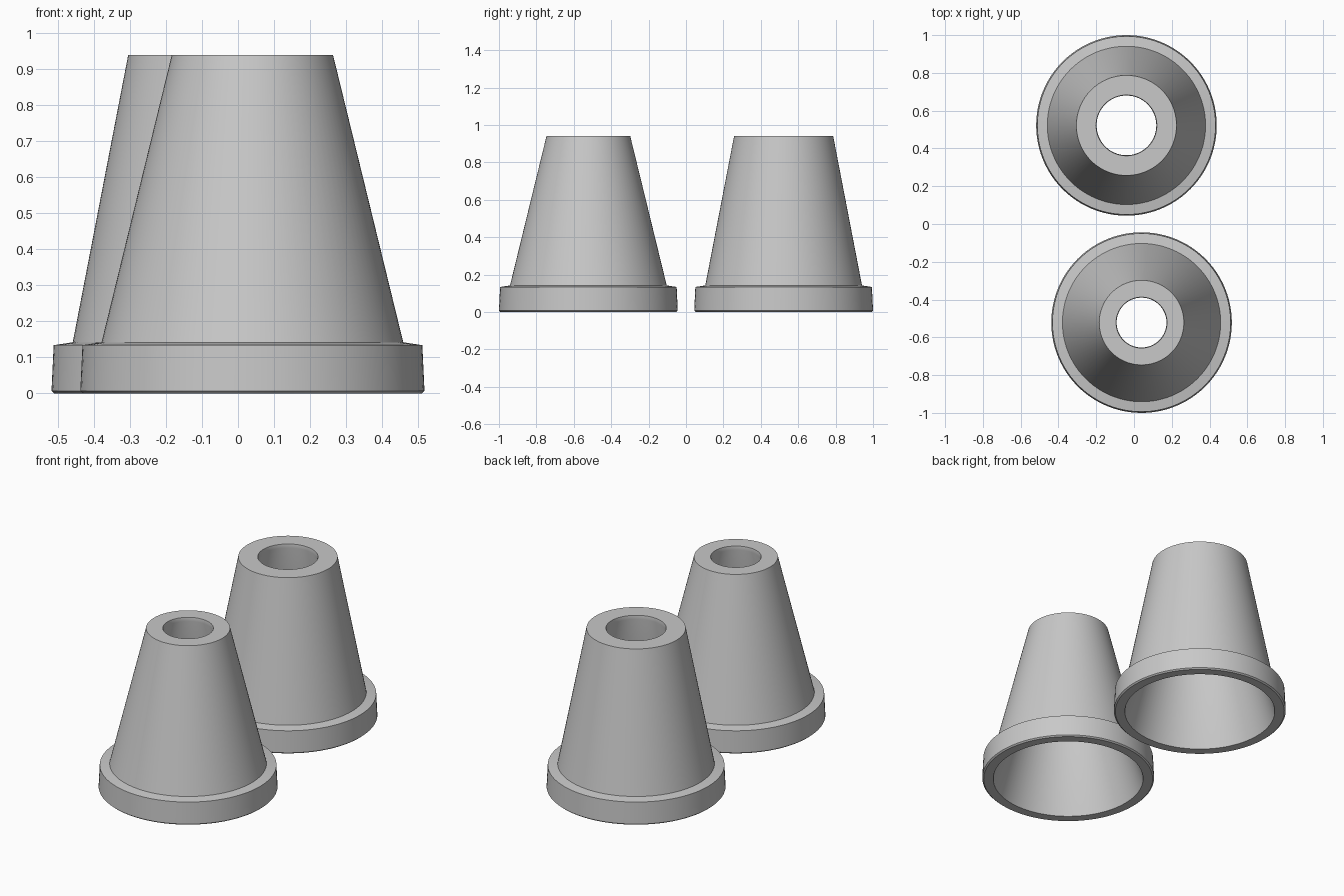
import bpy
import bmesh
import math

default_cube = bpy.data.objects.get("Cube")
if default_cube:
    bpy.data.objects.remove(default_cube, do_unlink=True)

SEGMENTS = 96
HEIGHT = 0.94
LIP = 0.022

# Single plain grey
grey = bpy.data.materials.new("plain grey")
grey.use_nodes = True
colour = (0.58, 0.58, 0.58, 1)
grey.diffuse_color = colour
grey.node_tree.nodes["Principled BSDF"].inputs["Base Color"].default_value = colour


def hollow_cone(name, x, y, top_radius, hole_radius):
    """Revolve a closed wall section into a flanged, open-bottomed cone."""
    profile = [
        (0.417, 0), (0.47, 0),                           # underside of flange
        (0.478, 0.007), (0.472, 0.134),                  # flange side
        (0.419, 0.142),                                  # flange ledge
        (top_radius, HEIGHT),                            # outer wall
        (hole_radius + 0.003, HEIGHT),                   # top ring
        (hole_radius, HEIGHT - LIP),                     # hole lip, then inner wall
    ]
    bm = bmesh.new()
    verts = [bm.verts.new((r, 0, z)) for r, z in profile]
    edges = [bm.edges.new((verts[i - 1], verts[i])) for i in range(len(verts))]
    bmesh.ops.spin(bm, geom=verts + edges, cent=(0, 0, 0), axis=(0, 0, 1),
                   angle=math.tau, steps=SEGMENTS, use_duplicate=False)
    bmesh.ops.remove_doubles(bm, verts=bm.verts, dist=0.0005)
    bmesh.ops.recalc_face_normals(bm, faces=bm.faces)

    mesh = bpy.data.meshes.new(name)
    bm.to_mesh(mesh)
    bm.free()
    mesh.materials.append(grey)
    obj = bpy.data.objects.new(name, mesh)
    obj.location = (x, y, 0)
    bpy.context.collection.objects.link(obj)

    # Smooth round walls, sharp rims
    bpy.ops.object.select_all(action="DESELECT")
    obj.select_set(True)
    bpy.context.view_layer.objects.active = obj
    bpy.ops.object.shade_smooth_by_angle(angle=math.radians(30))


# Narrow cone in front, wider-topped cone behind
hollow_cone("front_cone", 0.04, -0.522, 0.224, 0.132)
hollow_cone("back_cone", -0.04, 0.522, 0.265, 0.158)
